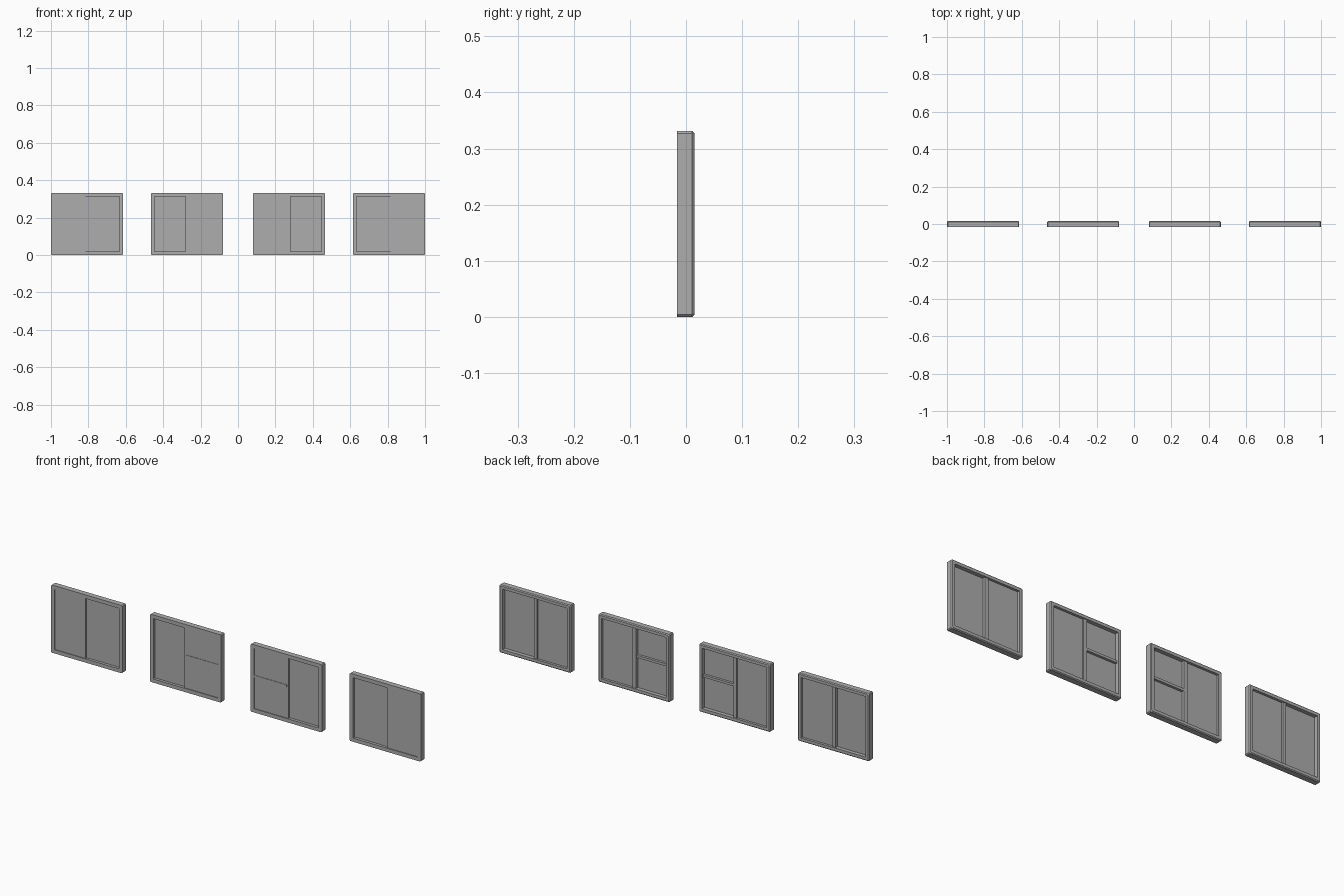
import bpy, bmesh
from mathutils import Vector

old = bpy.data.objects.get("Cube")
if old:
    bpy.data.objects.remove(old, do_unlink=True)

# One plain grey for every part
grey = bpy.data.materials.new("window_grey")
grey.use_nodes = True
COLOR = (0.42, 0.42, 0.42, 1)
grey.diffuse_color = COLOR
grey.node_tree.nodes["Principled BSDF"].inputs["Base Color"].default_value = COLOR

W, H = 0.385, 0.331
FRONT, BACK = -0.016, 0.015
RIM, CHAMFER = 0.018, 0.004


def finish(name, bm):
    bmesh.ops.recalc_face_normals(bm, faces=bm.faces)
    mesh = bpy.data.meshes.new(name)
    bm.to_mesh(mesh)
    bm.free()
    mesh.materials.append(grey)
    obj = bpy.data.objects.new(name, mesh)
    bpy.context.collection.objects.link(obj)


def box(name, x, y, z):
    lo, hi = (Vector(p) for p in zip(sorted(x), y, z))
    bm = bmesh.new()
    bmesh.ops.create_cube(bm, size=1)
    for v in bm.verts:
        v.co = (lo + hi) / 2 + v.co * (hi - lo)
    finish(name, bm)


def ring(bm, cx, inset, cut, y):
    """Rectangle around the window with its corners cut off."""
    w, h = W / 2 - inset, H / 2 - inset
    verts = []
    for sx, sz in ((1, 1), (-1, 1), (-1, -1), (1, -1)):
        pair = [(sx * w, sz * (h - cut)), (sx * (w - cut), sz * h)]
        if sx != sz:
            pair.reverse()
        verts += [bm.verts.new((cx + x, y, H / 2 + z)) for x, z in pair]
    return verts


def outer_frame(name, cx):
    bm = bmesh.new()
    # Cross-section: outside, rear chamfer, then the straight opening
    section = [
        (0, CHAMFER, FRONT), (0, CHAMFER, BACK - CHAMFER),
        (CHAMFER, CHAMFER, BACK), (RIM, 0, BACK), (RIM, 0, FRONT),
    ]
    rings = [ring(bm, cx, *s) for s in section]
    for a, b in zip(rings, rings[1:] + rings[:1]):
        for i in range(8):
            j = (i + 1) % 8
            bm.faces.new((a[i], a[j], b[j], b[i]))
    bmesh.ops.remove_doubles(bm, verts=bm.verts, dist=0.0001)
    finish(name, bm)


# Centre, side of the front sash, sash overlap past the middle, crossbar
windows = [
    (-0.807, -1, -0.009, False),
    (-0.272, 1, 0.009, True),
    (0.272, -1, 0.009, True),
    (0.807, 1, -0.009, False),
]

for i, (cx, side, overlap, crossbar) in enumerate(windows, 1):
    tag = f"window_{i}_"
    z = (RIM - 0.002, H - RIM + 0.002)
    jamb = cx + side * (W / 2 - RIM + 0.002)
    far_jamb = cx - side * (W / 2 - RIM + 0.002)
    meet = cx - side * overlap

    outer_frame(tag + "frame", cx)
    box(tag + "front_pane", (jamb, meet), (-0.012, -0.004), z)
    box(tag + "back_pane", (far_jamb, cx + side * 0.009), (-0.002, 0.003), z)
    box(tag + "mullion", (cx - 0.009, cx + 0.009), (-0.005, 0.010), z)
    if crossbar:
        box(tag + "crossbar", (jamb, cx), (-0.014, 0.008), (0.169, 0.181))
